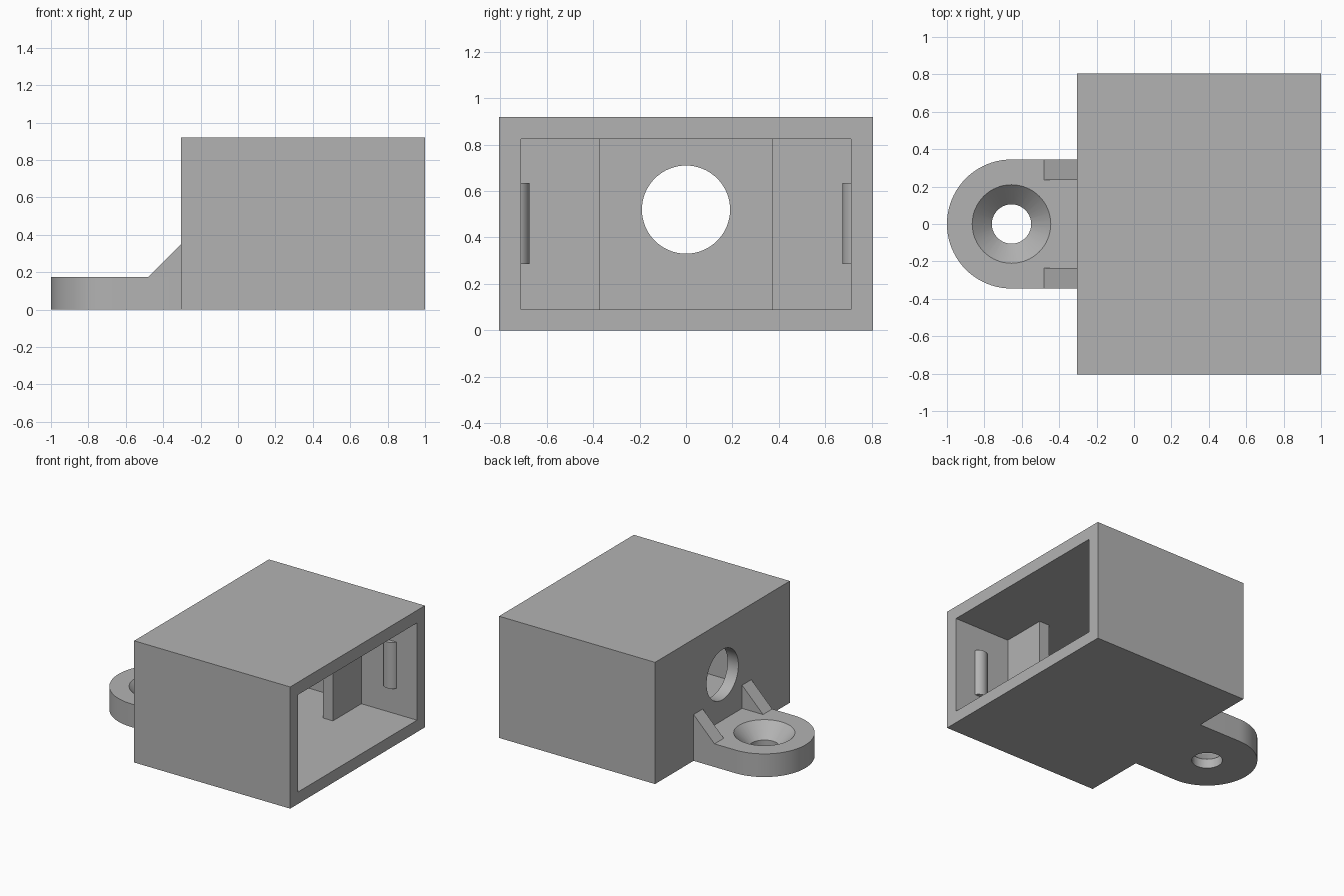
import bpy, bmesh, math
from mathutils import Matrix, Vector

old = bpy.data.objects.get("Cube")
if old:
    bpy.data.objects.remove(old, do_unlink=True)

grey = bpy.data.materials.new("plain grey")
grey.use_nodes = True
colour = (0.45, 0.45, 0.45, 1)
grey.diffuse_color = colour
grey.node_tree.nodes["Principled BSDF"].inputs["Base Color"].default_value = colour


def finish(name, bm):
    bmesh.ops.recalc_face_normals(bm, faces=bm.faces)
    mesh = bpy.data.meshes.new(name)
    bm.to_mesh(mesh)
    bm.free()
    mesh.materials.append(grey)
    ob = bpy.data.objects.new(name, mesh)
    bpy.context.collection.objects.link(ob)
    return ob


def box(name, low, high):
    low, high = Vector(low), Vector(high)
    bm = bmesh.new()
    place = Matrix.Translation((low + high) / 2) @ Matrix.Diagonal((*(high - low), 1))
    bmesh.ops.create_cube(bm, size=1, matrix=place)
    return finish(name, bm)


def cone(name, centre, r1, r2, depth, along_x=False):
    bm = bmesh.new()
    place = Matrix.Translation(centre)
    if along_x:
        place = place @ Matrix.Rotation(math.pi / 2, 4, "Y")
    bmesh.ops.create_cone(bm, cap_ends=True, segments=64, radius1=r1, radius2=r2,
                          depth=depth, matrix=place)
    return finish(name, bm)


def prism(name, outline, sweep):
    bm = bmesh.new()
    face = bm.faces.new([bm.verts.new(p) for p in outline])
    grown = bmesh.ops.extrude_face_region(bm, geom=[face])["geom"]
    verts = [v for v in grown if isinstance(v, bmesh.types.BMVert)]
    bmesh.ops.translate(bm, verts=verts, vec=sweep)
    return finish(name, bm)


def activate(ob):
    bpy.ops.object.select_all(action="DESELECT")
    ob.select_set(True)
    bpy.context.view_layer.objects.active = ob


def cut(ob, cutter):
    cutter.hide_render = True
    mod = ob.modifiers.new("cut", "BOOLEAN")
    mod.operation = "DIFFERENCE"
    mod.solver = "EXACT"
    mod.object = cutter
    activate(ob)
    bpy.ops.object.modifier_apply(modifier=mod.name)
    bpy.data.objects.remove(cutter, do_unlink=True)


def smooth(ob):
    activate(ob)
    bpy.ops.object.shade_smooth_by_angle(angle=math.radians(30))


back, half, top = -0.305, 0.805, 0.92
inner, floor, ceiling = 0.71, 0.09, 0.825

# Hollow housing, open at one end, with a round cable hole in the end wall
housing = box("housing", (back, -half, 0), (1, half, top))
cut(housing, box("cavity_cutter", (back + 0.09, -inner, floor), (1.1, inner, ceiling)))
cut(housing, cone("cable_hole_cutter", (back, 0, 0.52), 0.19, 0.19, 0.4, True))
smooth(housing)

# Mounting tab with a rounded end and a countersunk screw hole
radius, tab_x, tab_top = 0.345, -0.655, 0.175
arc = [math.pi / 2 + math.pi * i / 40 for i in range(41)]
outline = [(tab_x + radius * math.cos(a), radius * math.sin(a), 0) for a in arc]
outline += [(back, -radius, 0), (back, radius, 0)]
tab = prism("mounting_tab", outline, (0, 0, tab_top))
cut(tab, cone("screw_hole_cutter", (tab_x, 0, 0.1), 0.105, 0.105, 0.5))
cut(tab, cone("countersink_cutter", (tab_x, 0, 0.125), 0.085, 0.235, 0.15))
smooth(tab)

for side, label in ((1, "left"), (-1, "right")):
    # Partition plate inside the housing
    y1, y2 = sorted((side * 0.37, side * (inner + 0.01)))
    box(label + "_partition", (0.45, y1, floor - 0.01), (0.535, y2, ceiling + 0.01))

    # Rounded snap ridge, partly sunk in the side wall
    smooth(cone(label + "_snap_ridge", (0.775, side * 0.735, 0.46), 0.06, 0.06, 0.35))

    # Triangular brace between tab and housing
    y = side * 0.235
    prism(label + "_brace", [(-0.48, y, tab_top), (back, y, tab_top), (back, y, 0.35)],
          (0, side * 0.11, 0))
